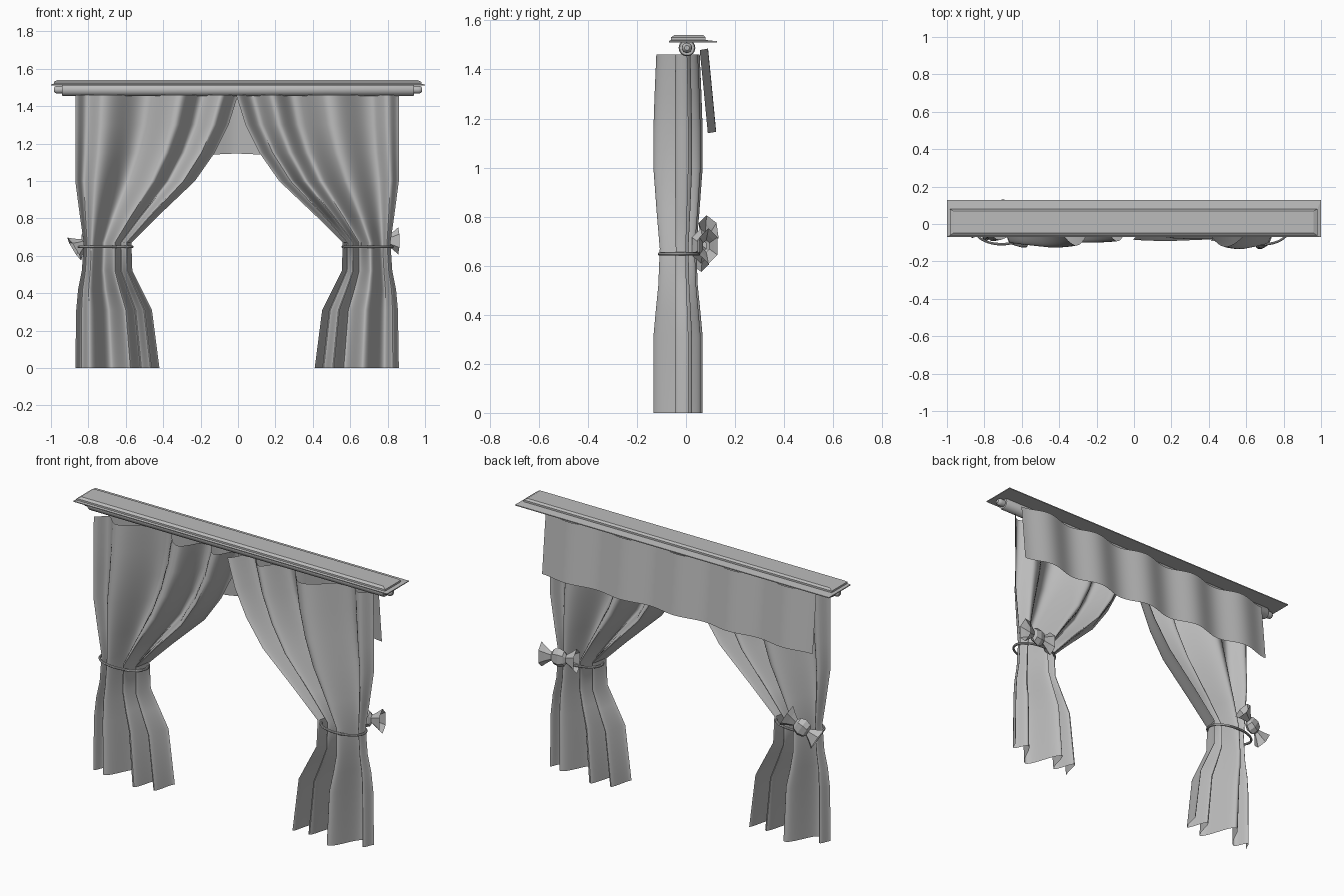
import bpy, bmesh
from math import sin, cos, pi
from mathutils import Matrix, Vector

cube = bpy.data.objects.get("Cube")
if cube:
    bpy.data.objects.remove(cube)

grey = bpy.data.materials.new("plain_grey")
grey.use_nodes = True
colour = (0.5, 0.5, 0.5, 1)
grey.diffuse_color = colour
grey.node_tree.nodes["Principled BSDF"].inputs["Base Color"].default_value = colour


def loft(name, rows, closed=False, caps=False, smooth=True, matrix=Matrix()):
    """Skin a list of equal-length point rows."""
    bm = bmesh.new()
    grid = [[bm.verts.new(matrix @ Vector(p)) for p in row] for row in rows]
    n = len(rows[0])
    for a, b in zip(grid, grid[1:]):
        for i in range(n if closed else n - 1):
            j = (i + 1) % n
            bm.faces.new((a[i], a[j], b[j], b[i]))
    if caps:
        bm.faces.new(grid[0])
        bm.faces.new(grid[-1])
    bmesh.ops.recalc_face_normals(bm, faces=bm.faces)
    mesh = bpy.data.meshes.new(name)
    bm.to_mesh(mesh)
    bm.free()
    mesh.materials.append(grey)
    obj = bpy.data.objects.new(name, mesh)
    bpy.context.collection.objects.link(obj)
    if smooth:
        bpy.ops.object.select_all(action="DESELECT")
        obj.select_set(True)
        bpy.context.view_layer.objects.active = obj
        bpy.ops.object.shade_smooth_by_angle(angle=0.7)
    return obj


def lathe(name, profile, sides, matrix, **options):
    """Turn (x, radius) pairs around the x axis."""
    rows = [[(x, r * cos(2 * pi * k / sides), r * sin(2 * pi * k / sides))
             for k in range(sides)] for x, r in profile]
    return loft(name, rows, closed=True, matrix=matrix, **options)


# Curtains: height, outer edge, inner edge, fold depth factor
outline = [(1.46, -.87, 0, .88), (1.3, -.87, -.05, .95), (1.15, -.87, -.125, 1),
           (1, -.87, -.23, 1), (.81, -.845, -.43, .86), (.67, -.825, -.57, .74),
           (.52, -.835, -.565, .8), (.42, -.855, -.515, .9), (.31, -.865, -.46, 1),
           (0, -.87, -.42, 1)]
# Fold crests and valleys: share of the width, y
folds = [(0, -.075), (.07, -.02), (.17, -.09), (.43, .068), (.65, -.125), (.78, .015),
         (.9, -.1), (1, .025)]
MID_Y = -.0325
STEPS = 84


def fold_y(u):
    for (u0, y0), (u1, y1) in zip(folds, folds[1:]):
        if u <= u1:
            return y0 + (y1 - y0) * (1 - cos(pi * (u - u0) / (u1 - u0))) / 2


def curtain(name, matrix):
    rows = [[(outer + (inner - outer) * i / STEPS,
              MID_Y + depth * (fold_y(i / STEPS) - MID_Y), z) for i in range(STEPS + 1)]
            for z, outer, inner, depth in outline]
    return loft(name, rows, matrix=matrix)


curtain("right_curtain", Matrix())
curtain("left_curtain", Matrix.Translation((-.01, 2 * MID_Y, 0)) @ Matrix.Rotation(pi, 4, "Z"))

# Valance: wavy strip leaning outwards at the back
valance = []
for z, y in ((1.482, .073), (1.31, .09), (1.143, .106)):
    valance.append([(-.87 + 1.725 * i / 80, y - .017 * cos(10 * pi * i / 80),
                     z - .003 * cos(10 * pi * i / 80)) for i in range(81)])
loft("valance", valance)

# Pelmet board: stacked rectangles forming a flange and a raised top
board = []
for x0, x1, y0, y1, z in ((-1, 1, -.07, .127, 1.51), (-1, 1, -.07, .127, 1.515),
                          (-.985, .98, -.062, .08, 1.52), (-.985, .98, -.062, .08, 1.53),
                          (-.965, .96, -.048, .07, 1.54)):
    board.append([(x0, y0, z), (x1, y0, z), (x1, y1, z), (x0, y1, z)])
loft("pelmet_board", board, closed=True, caps=True, smooth=False)

# Rod with small turned end caps
half = [(.935, .034), (.942, .03), (.942, .02), (.965, .021), (.978, .018), (.985, .01)]
rod_profile = [(-x, r) for x, r in reversed(half)] + half
lathe("curtain_rod", rod_profile, 24, Matrix.Translation((0, .004, 1.488)), caps=True)

# Tie rings and bows
bow_profile = [(-.103, .072), (-.075, .048), (-.042, .024), (-.03, .044), (0, .055),
               (.03, .044), (.042, .024), (.075, .048), (.103, .072)]
for side, ring_x, ring_half, bow_at, turn, tilt in (
        ("right", -.708, .143, (-.79, .073, .69), .22, -.55),
        ("left", .693, .133, (.755, .076, .68), .15, 0)):
    ring = []
    for i in range(48):
        a = 2 * pi * i / 48
        spoke = Vector((ring_half * cos(a), .08 * sin(a), 0))
        out = spoke.normalized() * .007
        centre = Vector((ring_x, -.028, .648)) + spoke
        ring.append([centre + out * cos(k * pi / 4) + Vector((0, 0, .007 * sin(k * pi / 4)))
                     for k in range(8)])
    loft(side + "_tie_ring", ring + ring[:1], closed=True)
    place = (Matrix.Translation(bow_at) @ Matrix.Rotation(turn, 4, "Z")
             @ Matrix.Rotation(tilt, 4, "Y") @ Matrix.Diagonal((1, .6, 1, 1))
             @ Matrix.Rotation(pi / 6, 4, "X"))
    lathe(side + "_bow", bow_profile, 6, place, smooth=False)
